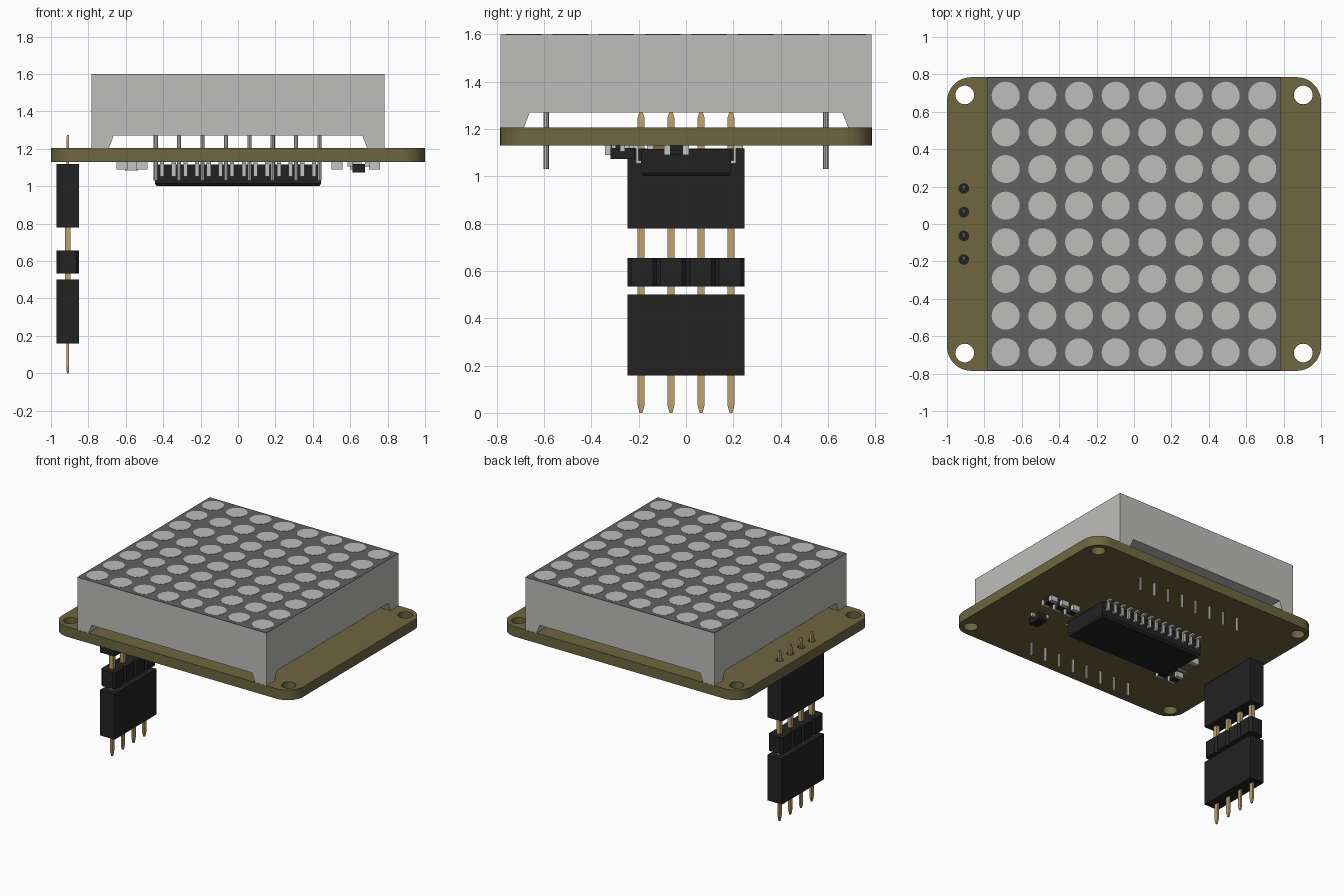
import bpy, bmesh, math
from mathutils import Matrix

cube = bpy.data.objects.get("Cube")
if cube:
    bpy.data.objects.remove(cube, do_unlink=True)


def material(name, rgb):
    lin = [(c / 255 / 12.92) if c < 10 else ((c / 255 + 0.055) / 1.055) ** 2.4 for c in rgb]
    m = bpy.data.materials.new(name)
    m.use_nodes = True
    m.diffuse_color = (*lin, 1)
    m.node_tree.nodes["Principled BSDF"].inputs["Base Color"].default_value = (*lin, 1)
    return m


OLIVE = material("olive board", (110, 102, 64))
LIGHT = material("light grey plastic", (190, 190, 187))
DARK = material("dark grey face", (97, 97, 97))
BLACK = material("black plastic", (34, 34, 34))
GOLD = material("gold pin", (192, 162, 110))
SILVER = material("silver metal", (196, 196, 194))
BROWN = material("brown ceramic", (125, 105, 78))


def finish(name, bm, mat):
    bmesh.ops.recalc_face_normals(bm, faces=bm.faces)
    me = bpy.data.meshes.new(name)
    bm.to_mesh(me)
    bm.free()
    me.materials.append(mat)
    ob = bpy.data.objects.new(name, me)
    bpy.context.collection.objects.link(ob)
    return ob


def frustum(bm, low, z0, high, z1):
    """Solid between two matching outlines at heights z0 and z1."""
    a = [bm.verts.new((x, y, z0)) for x, y in low]
    b = [bm.verts.new((x, y, z1)) for x, y in high]
    n = len(a)
    bm.faces.new(a[::-1])
    bm.faces.new(b)
    for i in range(n):
        bm.faces.new((a[i], a[(i + 1) % n], b[(i + 1) % n], b[i]))


def rect(x0, x1, y0, y1):
    return [(x0, y0), (x1, y0), (x1, y1), (x0, y1)]


def box(bm, x0, x1, y0, y1, z0, z1):
    r = rect(x0, x1, y0, y1)
    frustum(bm, r, z0, r, z1)


def circle(cx, cy, r, n=24, start=0.0, sweep=2 * math.pi):
    return [(cx + r * math.cos(start + sweep * i / n),
             cy + r * math.sin(start + sweep * i / n)) for i in range(n)]


# Circuit board: rounded plate with mounting holes and pin holes
W, D, R = 1.0, 0.785, 0.13
HX = -0.91                                   # header line
PIN_Y = [-0.19, -0.0635, 0.0635, 0.19]
outline = []
for k, (sx, sy) in enumerate([(1, 1), (-1, 1), (-1, -1), (1, -1)]):
    corner = circle(sx * (W - R), sy * (D - R), R, 10, k * math.pi / 2, math.pi / 2 * 10 / 9)
    outline += corner
loops = [outline]
loops += [circle(sx * 0.905, sy * 0.69, 0.05, 32) for sx in (-1, 1) for sy in (-1, 1)]
loops += [circle(HX, y, 0.026, 16) for y in PIN_Y]
curve = bpy.data.curves.new("circuit_board", "CURVE")
curve.dimensions = "2D"
curve.fill_mode = "BOTH"
curve.extrude = 0.0375
for pts in loops:
    s = curve.splines.new("POLY")
    s.points.add(len(pts) - 1)
    for p, (x, y) in zip(s.points, pts):
        p.co = (x, y, 0, 1)
    s.use_cyclic_u = True
curve.materials.append(OLIVE)
board = bpy.data.objects.new("circuit_board", curve)
board.location.z = 1.1675
bpy.context.collection.objects.link(board)
bpy.context.view_layer.objects.active = board
board.select_set(True)
bpy.ops.object.convert(target="MESH")
bpy.ops.object.shade_smooth_by_angle()

# Display block standing on four tapered corner feet
B = 0.784
bm = bmesh.new()
box(bm, -B, B, -B, B, 1.27, 1.597)
for sx in (-1, 1):
    for sy in (-1, 1):
        low = [(sx * x, sy * y) for x, y in rect(0.69, B, 0.685, B)]
        high = [(sx * x, sy * y) for x, y in rect(0.665, B, 0.66, B)]
        frustum(bm, low, 1.205, high, 1.27)
finish("display_block", bm, LIGHT)

bm = bmesh.new()
box(bm, -B, B, -B, B, 1.597, 1.599)
finish("display_face", bm, DARK)

# Eight by eight grid of round lights
bm = bmesh.new()
for i in range(8):
    for j in range(8):
        c = circle((i - 3.5) * 0.196, (j - 3.5) * 0.196, 0.075)
        frustum(bm, c, 1.598, c, 1.601)
finish("display_dots", bm, LIGHT)

# Display legs passing through the board
bm = bmesh.new()
for i in range(8):
    for y in (-0.59, 0.59):
        x = -0.002 + (i - 3.5) * 0.125
        c = circle(x, y, 0.011, 8)
        frustum(bm, c, 1.03, c, 1.275)
finish("display_legs", bm, SILVER)

# Two socket blocks
for name, z0, z1 in (("upper_socket", 0.78, 1.118), ("lower_socket", 0.158, 0.5)):
    bm = bmesh.new()
    box(bm, HX - 0.06, HX + 0.06, -0.248, 0.248, z0, z1)
    finish(name, bm, BLACK)

# Pin strip of four chamfered segments
bm = bmesh.new()
h, w, c = 0.062, 0.06, 0.016
seg = [(-w, -h + c), (-w + c, -h), (w - c, -h), (w, -h + c),
       (w, h - c), (w - c, h), (-w + c, h), (-w, h - c)]
for i in range(4):
    pts = [(HX + x, (i - 1.5) * 0.124 + y) for x, y in seg]
    frustum(bm, pts, 0.533, pts, 0.655)
finish("pin_strip", bm, BLACK)

# Square pins through the strip and flat tapered tails on the sockets
bm = bmesh.new()
for y in PIN_Y:
    box(bm, HX - 0.015, HX + 0.015, y - 0.015, y + 0.015, 0.49, 0.79)
    for root, neck, tip in ((0.17, 0.035, 0.0), (1.10, 1.245, 1.275)):
        full = rect(HX - 0.007, HX + 0.007, y - 0.015, y + 0.015)
        thin = rect(HX - 0.005, HX + 0.005, y - 0.006, y + 0.006)
        frustum(bm, full, root, full, neck)
        frustum(bm, full, neck, thin, tip)
finish("header_pins", bm, GOLD)

# Driver chip with bevelled body
bm = bmesh.new()
mid = rect(-0.445, 0.445, -0.19, 0.19)
frustum(bm, rect(-0.435, 0.435, -0.178, 0.178), 1.0, mid, 1.015)
frustum(bm, mid, 1.015, mid, 1.115)
finish("driver_chip", bm, BLACK)

bm = bmesh.new()
for i in range(14):
    x = (i - 6.5) * 0.0625
    for s in (-1, 1):
        for y0, y1, z0, z1 in ((0.18, 0.212, 1.053, 1.066),
                               (0.2, 0.212, 1.066, 1.118),
                               (0.2, 0.24, 1.118, 1.131)):
            ya, yb = sorted((s * y0, s * y1))
            box(bm, x - 0.011, x + 0.011, ya, yb, z0, z1)
finish("chip_leads", bm, SILVER)


# Small two-ended parts lying along y under the board
def chip_part(name, x, y, half_w, half_l, drop, mat):
    bm = bmesh.new()
    box(bm, x - half_w + 0.002, x + half_w - 0.002, y - half_l + 0.02, y + half_l - 0.02,
        1.132 - drop, 1.131)
    finish(name + "_body", bm, mat)
    bm = bmesh.new()
    for s in (-1, 1):
        ya, yb = sorted((y + s * half_l, y + s * (half_l - 0.025)))
        box(bm, x - half_w, x + half_w, ya, yb, 1.13 - drop, 1.131)
    finish(name + "_ends", bm, SILVER)


for i, (x, y) in enumerate([(0.53, -0.04), (0.63, -0.04), (0.73, -0.04),
                            (-0.515, -0.29), (-0.62, -0.29)]):
    chip_part("resistor_%d" % (i + 1), x, y, 0.03, 0.053, 0.04, BLACK)
chip_part("capacitor", -0.57, -0.09, 0.035, 0.075, 0.046, BROWN)

# Small black component with three tabs
bm = bmesh.new()
box(bm, 0.612, 0.68, -0.32, -0.215, 1.073, 1.12)
finish("transistor_body", bm, BLACK)
bm = bmesh.new()
for x, y in ((0.60, -0.305), (0.60, -0.23), (0.692, -0.268)):
    box(bm, x - 0.014, x + 0.014, y - 0.01, y + 0.01, 1.105, 1.131)
finish("transistor_tabs", bm, SILVER)
